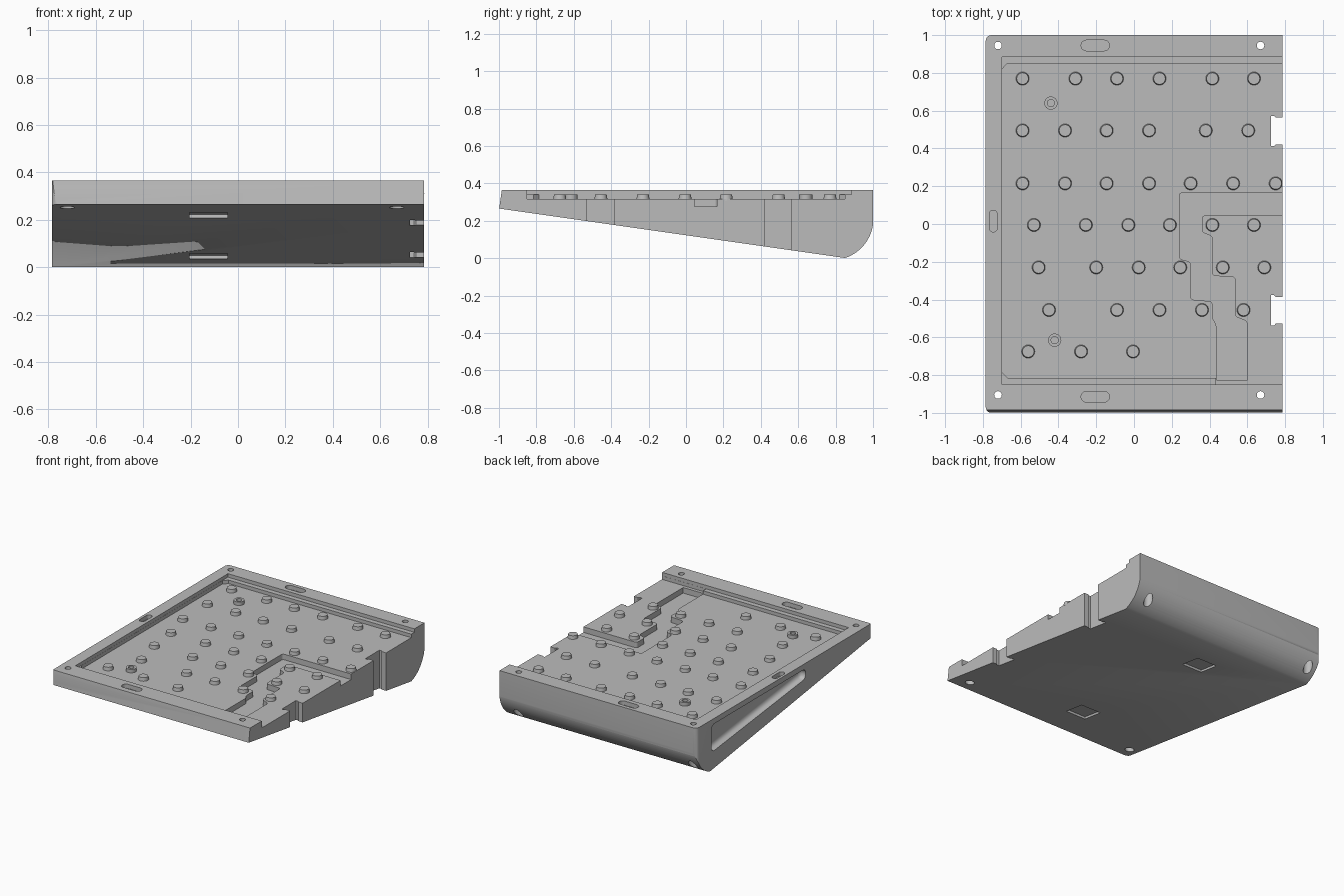
import bpy
import bmesh
import math
from mathutils import Matrix

cube = bpy.data.objects.get("Cube")
if cube:
    bpy.data.objects.remove(cube, do_unlink=True)

grey = bpy.data.materials.new("light_grey")
grey.use_nodes = True
colour = (0.5, 0.5, 0.5, 1)
grey.diffuse_color = colour
grey.node_tree.nodes["Principled BSDF"].inputs["Base Color"].default_value = colour

RIGHT, OUT, HIGH = 0.785, 0.9, 0.5
TOP, SHELF, FLOOR, CHANNEL = 0.365, 0.34, 0.315, 0.275
SLOPE = 0.265 / 1.85


def underside(y):
    return SLOPE * (0.85 - y)


def to_object(name, bm):
    bmesh.ops.recalc_face_normals(bm, faces=bm.faces)
    mesh = bpy.data.meshes.new(name)
    bm.to_mesh(mesh)
    bm.free()
    mesh.materials.append(grey)
    obj = bpy.data.objects.new(name, mesh)
    bpy.context.collection.objects.link(obj)
    return obj


def prism(name, points, low, high, radius=0, along_x=False, round_all=False, keep=None):
    """Extrude an outline along z (or x), optionally rounding its edges."""
    bm = bmesh.new()

    def place(p, h):
        return (h, *p) if along_x else (*p, h)

    bottom = [bm.verts.new(place(p, low)) for p in points]
    top = [bm.verts.new(place(p, high)) for p in points]
    bm.faces.new(bottom)
    bm.faces.new(top)
    count = len(points)
    for i in range(count):
        j = (i + 1) % count
        bm.faces.new((bottom[i], bottom[j], top[j], top[i]))
    if radius:
        sides = [bm.edges.get((b, t)) for b, t in zip(bottom, top)]
        if keep:
            sides = [e for e in sides if keep(e.verts[0].co)]
        if round_all:
            sides = list(bm.edges)
        bmesh.ops.bevel(bm, geom=sides, offset=radius, segments=6,
                        profile=0.5, affect='EDGES', clamp_overlap=True)
    return to_object(name, bm)


def rect(x, y, width, depth):
    w, d = width / 2, depth / 2
    return [(x - w, y - d), (x + w, y - d), (x + w, y + d), (x - w, y + d)]


def cylinder(name, x, y, radius, low, high):
    bm = bmesh.new()
    bmesh.ops.create_cone(bm, cap_ends=True, segments=24, radius1=radius,
                          radius2=radius, depth=high - low,
                          matrix=Matrix.Translation((x, y, (low + high) / 2)))
    return to_object(name, bm)


def carve(target, tool, operation='DIFFERENCE'):
    tool.hide_render = True
    mod = target.modifiers.new("carve", 'BOOLEAN')
    mod.operation, mod.solver, mod.object = operation, 'EXACT', tool
    bpy.context.view_layer.objects.active = target
    bpy.ops.object.modifier_apply(modifier=mod.name)
    bpy.data.objects.remove(tool, do_unlink=True)


def smooth(obj):
    bpy.ops.object.select_all(action='DESELECT')
    obj.select_set(True)
    bpy.context.view_layer.objects.active = obj
    bpy.ops.object.shade_smooth_by_angle(angle=math.radians(30))


# Wedge case: rounded plan trimmed to the side profile
case = prism("case", rect(0, 0, 2 * RIGHT, 2), -0.1, TOP, 0.03,
             keep=lambda co: co.x < 0)
arc = [(0.782 + 0.22 * math.cos(a), 0.21 - 0.22 * math.sin(a))
       for a in (math.radians(72) * i / 16 for i in range(17))]
profile = [(-0.999, 0.265), (-0.965, HIGH), (1.1, HIGH), (1.1, 0.21)] + arc
carve(case, prism("profile_tool", profile, -1, 1, along_x=True), 'INTERSECT')

# Stepped tray, open on the left side
carve(case, prism("tray_tool", [(-0.7, -0.85), (OUT, -0.85), (OUT, 0.885),
                                (-0.7, 0.885)], SHELF, HIGH))
floor = [(-0.699, -0.785), (-0.67, -0.815), (0.435, -0.815), (0.435, -0.849),
         (OUT, -0.849), (OUT, 0.85), (-0.67, 0.85), (-0.699, 0.82)]
carve(case, prism("floor_tool", floor, FLOOR, HIGH))

# Winding channel in the tray floor
outer = [(OUT, 0.165), (0.24, 0.165), (0.24, -0.185), (0.3, -0.2),
         (0.3, -0.4), (0.415, -0.41), (0.415, -0.5), (0.436, -0.53), (0.436, -0.825)]
inner = [(0.6, -0.825), (0.6, -0.515), (0.535, -0.49), (0.535, -0.28),
         (0.415, -0.275), (0.415, -0.065), (0.36, -0.045), (0.36, 0.045), (OUT, 0.045)]
carve(case, prism("channel_tool", outer + inner, CHANNEL, HIGH, 0.016,
                  keep=lambda co: co.y > -0.8 and co.x < RIGHT))

# Edge notches with relieved inner corners
for y in (0.492, -0.457):
    half, wide = 0.071, 0.08
    notch = [(OUT, y - half), (0.75, y - half), (0.742, y - wide), (0.725, y - wide),
             (0.725, y + wide), (0.742, y + wide), (0.75, y + half), (OUT, y + half)]
    carve(case, prism("notch_tool", notch, -1, 1))

# Corner screw holes with wide bores underneath
for x in (-0.72, 0.67):
    for y in (-0.905, 0.945):
        carve(case, cylinder("hole_tool", x, y, 0.02, -1, 1))
        carve(case, cylinder("bore_tool", x, y, 0.031, -1, 0.285))

# Shallow rounded slots in the rim
for x, y, w, d in ((-0.205, 0.945, 0.15, 0.056), (-0.205, -0.915, 0.15, 0.056),
                   (-0.745, 0.015, 0.042, 0.115)):
    carve(case, prism("slot_tool", rect(x, y, w, d), TOP - 0.03, HIGH,
                      min(w, d) * 0.49))

# Square foot recesses in the sloping underside
for y in (-0.675, 0.53):
    foot = prism("foot_tool", rect(0, 0, 0.16, 0.16), -0.05, 0.016)
    foot.data.transform(Matrix.Translation((-0.125, y, underside(y)))
                        @ Matrix.Rotation(-math.atan(SLOPE), 4, 'X'))
    carve(case, foot)

# Finger groove on the right side
groove = [(0.83, 0.326), (-0.24, 0.326), (-0.24, 0.255), (0.83, 0.13)]
carve(case, prism("groove_tool", groove, -0.9, -0.74, 0.032,
                  along_x=True, round_all=True))
smooth(case)

# Rows of tapered pegs on the tray floor
rows = {
    0.77: (-0.59, -0.31, -0.09, 0.135, 0.415, 0.635),
    0.495: (-0.59, -0.365, -0.145, 0.08, 0.38, 0.605),
    0.215: (-0.59, -0.365, -0.145, 0.08, 0.3, 0.525, 0.75),
    -0.005: (-0.53, -0.255, -0.03, 0.19, 0.415, 0.635),
    -0.23: (-0.505, -0.2, 0.025, 0.245, 0.47, 0.69),
    -0.455: (-0.45, -0.09, 0.135, 0.36, 0.58),
    -0.675: (-0.56, -0.28, -0.005),
}
bm = bmesh.new()
for y, xs in rows.items():
    for x in xs:
        bmesh.ops.create_cone(bm, cap_ends=True, segments=24, radius1=0.036,
                              radius2=0.031, depth=0.03,
                              matrix=Matrix.Translation((x, y, SHELF - 0.016)))
smooth(to_object("pegs", bm))

# Hollow screw bosses
for name, x, y in (("back_boss", -0.44, 0.64), ("front_boss", -0.42, -0.615)):
    boss = cylinder(name, x, y, 0.035, FLOOR - 0.005, SHELF)
    carve(boss, cylinder("boss_tool", x, y, 0.019, FLOOR + 0.002, HIGH))
    smooth(boss)
